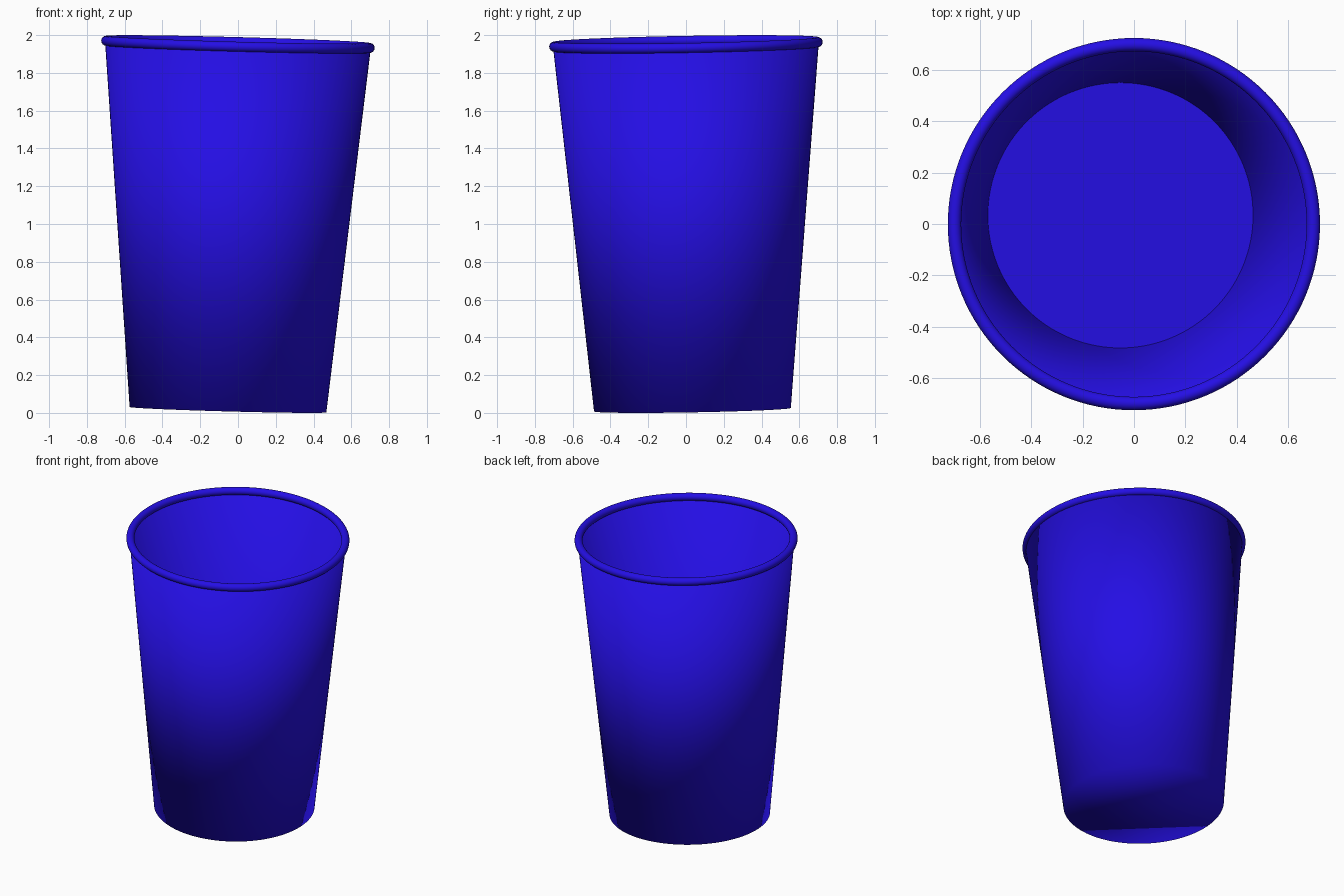
import bpy, bmesh, math
from mathutils import Vector

if "Cube" in bpy.data.objects:
    bpy.data.objects.remove(bpy.data.objects["Cube"])

SEG = 128
axis = Vector((0.0272, -0.0178, 1)).normalized()   # the cup leans slightly
origin = Vector((-0.053, 0.034, 0.017))
tilt = Vector((0, 0, 1)).rotation_difference(axis)

blue = bpy.data.materials.new("deep blue")
blue.diffuse_color = (0.018, 0.0045, 0.78, 1)
blue.use_nodes = True
blue.node_tree.nodes["Principled BSDF"].inputs["Base Color"].default_value = blue.diffuse_color


def ring(bm, r, z):
    return [bm.verts.new((r * math.cos(2 * math.pi * i / SEG),
                          r * math.sin(2 * math.pi * i / SEG), z)) for i in range(SEG)]


def bridge(bm, a, b):
    for i in range(SEG):
        j = (i + 1) % SEG
        bm.faces.new((a[i], a[j], b[j], b[i]))


def finish(bm, name):
    for f in bm.faces:
        f.smooth = True
    mesh = bpy.data.meshes.new(name)
    bm.to_mesh(mesh)
    bm.free()
    mesh.materials.append(blue)
    ob = bpy.data.objects.new(name, mesh)
    bpy.context.collection.objects.link(ob)
    ob.rotation_mode = 'QUATERNION'
    ob.rotation_quaternion = tilt
    ob.location = origin
    return ob


# Tapered thin-walled body: underside, outer wall, lip, inner wall, floor
bm = bmesh.new()
rings = [ring(bm, r, z) for r, z in
         ((0.521, 0), (0.704, 1.935), (0.696, 1.935), (0.516, 0.015))]
bm.faces.new(rings[0][::-1])
for a, b in zip(rings, rings[1:]):
    bridge(bm, a, b)
floor = bm.faces.new(rings[-1])
for e in floor.edges:
    e.smooth = False
finish(bm, "cup_body")

# Rolled rim
bm = bmesh.new()
N = 24
rings = [ring(bm, 0.698 + 0.026 * math.cos(2 * math.pi * k / N),
              1.935 + 0.026 * math.sin(2 * math.pi * k / N)) for k in range(N)]
for k in range(N):
    bridge(bm, rings[k], rings[(k + 1) % N])
finish(bm, "rolled_rim")
